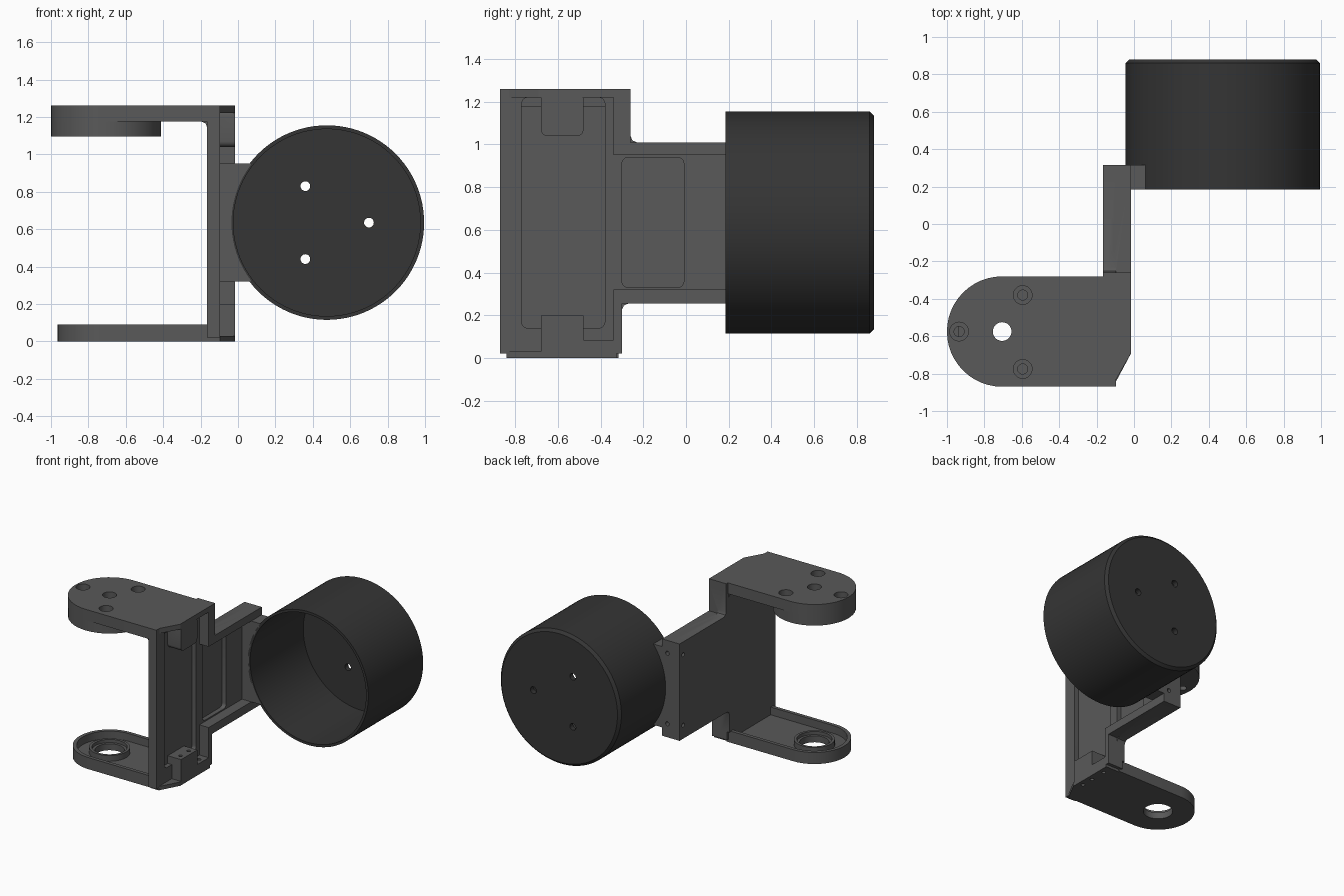
import bpy, bmesh
from math import sin, cos, pi
from mathutils import Vector, Matrix

if "Cube" in bpy.data.objects:
    bpy.data.objects.remove(bpy.data.objects["Cube"])


def finish(name, bm):
    bmesh.ops.recalc_face_normals(bm, faces=bm.faces)
    me = bpy.data.meshes.new(name)
    bm.to_mesh(me)
    bm.free()
    ob = bpy.data.objects.new(name, me)
    bpy.context.collection.objects.link(ob)
    return ob


def prism(name, pts, axis, lo, hi):
    """Extrude a 2D outline along an axis (X: y,z  Y: x,z  Z: x,y)."""
    put = {'X': lambda a, b, t: (t, a, b),
           'Y': lambda a, b, t: (a, t, b),
           'Z': lambda a, b, t: (a, b, t)}[axis]
    bm = bmesh.new()
    face = bm.faces.new([bm.verts.new(put(a, b, lo)) for a, b in pts])
    ext = bmesh.ops.extrude_face_region(bm, geom=[face])
    shift = Vector(put(0, 0, hi - lo))
    for v in ext['geom']:
        if isinstance(v, bmesh.types.BMVert):
            v.co += shift
    return finish(name, bm)


def box(name, x, y, z):
    return prism(name, [(x[0], y[0]), (x[1], y[0]), (x[1], y[1]), (x[0], y[1])], 'Z', *z)


def rod(name, c, r, axis, lo, hi, n=32):
    return prism(name, [(c[0] + r * cos(2 * pi * i / n), c[1] + r * sin(2 * pi * i / n))
                        for i in range(n)], axis, lo, hi)


def rounded(a, b, r, n=5):
    """Rounded rectangle outline from corner a to corner b."""
    out = []
    for k, (x, y) in enumerate([(b[0] - r, b[1] - r), (a[0] + r, b[1] - r),
                                (a[0] + r, a[1] + r), (b[0] - r, a[1] + r)]):
        out += [(x + r * cos((k + i / n) * pi / 2), y + r * sin((k + i / n) * pi / 2))
                for i in range(n + 1)]
    return out


def tongue(r, x_end, n=24):
    """Arm outline with a round end about the pivot."""
    arc = [(PX + r * cos(pi / 2 + pi * i / n), PY + r * sin(pi / 2 + pi * i / n))
           for i in range(n + 1)]
    return arc + [(x_end, PY - r), (x_end, PY + r)]


def boolean(ob, parts, op):
    bpy.context.view_layer.objects.active = ob
    for p in parts:
        m = ob.modifiers.new(op, 'BOOLEAN')
        m.operation, m.solver, m.object = op, 'EXACT', p
        bpy.ops.object.modifier_apply(modifier=m.name)
        bpy.data.objects.remove(p)


def colour(ob, name, v):
    m = bpy.data.materials.new(name)
    m.diffuse_color = (v, v, v, 1)
    m.use_nodes = True
    m.node_tree.nodes["Principled BSDF"].inputs["Base Color"].default_value = m.diffuse_color
    ob.data.materials.clear()
    ob.data.materials.append(m)
    bpy.ops.object.select_all(action='DESELECT')
    ob.select_set(True)
    bpy.context.view_layer.objects.active = ob
    bpy.ops.object.shade_smooth_by_angle(angle=0.5)


PX, PY = -0.705, -0.575        # pivot of the two arms
CX, CZ = 0.475, 0.635          # centre of the cup
X0, X1, X2 = -0.165, -0.095, -0.015

# Upright back slab with its two shallow recesses
bracket = prism('bracket', [
    (-0.87, 0.02), (-0.325, 0.02), (-0.325, 0.085), (-0.30, 0.085), (-0.30, 0.225),
    (-0.291, 0.246), (-0.27, 0.255), (0.315, 0.255), (0.315, 1.01), (-0.23, 1.01),
    (-0.251, 1.019), (-0.26, 1.04), (-0.26, 1.26), (-0.87, 1.26)], 'X', X0, X1)
boolean(bracket, [
    prism('cut', rounded((-0.77, 0.14), (-0.38, 1.22), 0.03), 'X', -0.13, 0),
    prism('cut', rounded((-0.30, 0.33), (-0.01, 0.94), 0.03), 'X', -0.13, 0)], 'DIFFERENCE')

# Flanges, blocks and end plates standing on the slab
XI = -0.145
boolean(bracket, [
    prism('top_plate', [(XI, -0.87), (X1, -0.87), (X1, -0.83), (X2, -0.69),
                        (X2, -0.26), (XI, -0.26)], 'Z', 1.22, 1.26),
    prism('top_block', rounded((-0.68, 1.04), (-0.48, 1.24), 0.03), 'X', XI, X2),
    box('upper_step', (XI, X2), (-0.34, -0.26), (0.95, 1.24)),
    box('lower_step', (XI, X2), (-0.34, -0.30), (0.085, 0.30)),
    box('upper_flange', (XI, X2), (-0.30, 0.315), (0.95, 1.01)),
    box('lower_flange', (XI, X2), (-0.34, 0.315), (0.255, 0.32)),
    box('bottom_block', (XI, X2), (-0.68, -0.48), (0.0, 0.20)),
    box('bottom_rail', (XI, X2), (-0.49, -0.30), (0.02, 0.085)),
    prism('bottom_plate', [(X0, -0.84), (X1, -0.84), (X2, -0.69), (X2, -0.325),
                           (X0, -0.325)], 'Z', 0.0, 0.03),
    box('cup_joint', (XI, 0.07), (0.185, 0.315), (0.32, 0.95))], 'UNION')

# Upper arm with thick round pad
boolean(bracket, [
    prism('upper_arm', tongue(0.295, -0.12), 'Z', 1.175, 1.26),
    rod('pad', (PX, PY), 0.294, 'Z', 1.095, 1.25, 48),
    prism('fillet', [(-0.16, 1.18), (-0.195, 1.18), (-0.195, 1.175), (-0.174, 1.166),
                     (-0.165, 1.145), (-0.16, 1.145)], 'Y', -0.86, -0.29)], 'UNION')

# Lower arm: rimmed tray with a bearing ring
tray = prism('tray', tongue(0.26, -0.13), 'Z', 0.0, 0.09)
boolean(tray, [prism('cut', tongue(0.232, X0), 'Z', 0.03, 0.2)], 'DIFFERENCE')
boolean(tray, [rod('ring', (PX, PY), 0.145, 'Z', 0.01, 0.075)], 'UNION')
boolean(tray, [rod('cut', (PX, PY), 0.105, 'Z', -0.1, 0.2),
               rod('cut', (PX, PY), 0.125, 'Z', 0.05, 0.2)], 'DIFFERENCE')
boolean(bracket, [tray], 'UNION')

# Pivot hole, counterbored screw holes, small fixing holes, cup clearance
cuts = [rod('cut', (PX, PY), 0.05, 'Z', 1.0, 1.4),
        rod('cut', (CX, CZ), 0.51, 'Y', 0.1, 0.9, 96)]
for p in [(-0.595, -0.38), (-0.595, -0.775), (-0.935, -0.575)]:
    cuts += [rod('cut', p, 0.027, 'Z', 1.0, 1.4), rod('cut', p, 0.05, 'Z', 1.19, 1.4)]
for y in (-0.63, -0.53, -0.40):
    cuts.append(rod('cut', (-0.055, y), 0.014, 'Z', -0.1, 0.3, 16))
for z in (0.36, 0.91):
    cuts += [rod('cut', (0.27, z), 0.016, 'X', -0.2, -0.1, 16),
             rod('cut', (-0.06, z), 0.016, 'Y', 0.25, 0.4, 16)]
boolean(bracket, cuts, 'DIFFERENCE')
colour(bracket, 'bracket_grey', 0.1)

# Round cup: lathed wall and floor, open to the front
bm = bmesh.new()
vs = [bm.verts.new((r, y, 0)) for r, y in [
    (0, 0.88), (0.50, 0.88), (0.52, 0.86), (0.52, 0.185),
    (0.50, 0.185), (0.50, 0.84), (0, 0.84)]]
es = [bm.edges.new(p) for p in zip(vs, vs[1:])]
bmesh.ops.spin(bm, geom=vs + es, cent=(0, 0, 0), axis=(0, 1, 0), angle=2 * pi, steps=96)
bmesh.ops.remove_doubles(bm, verts=bm.verts, dist=1e-4)
bmesh.ops.transform(bm, matrix=Matrix.Translation((CX, 0, CZ)), verts=bm.verts)
cup = finish('motor_cup', bm)
boolean(cup, [rod('cut', p, 0.026, 'Y', 0.7, 1.0, 24)
              for p in [(0.36, 0.83), (0.36, 0.44), (0.70, 0.635)]], 'DIFFERENCE')
colour(cup, 'cup_dark', 0.035)
